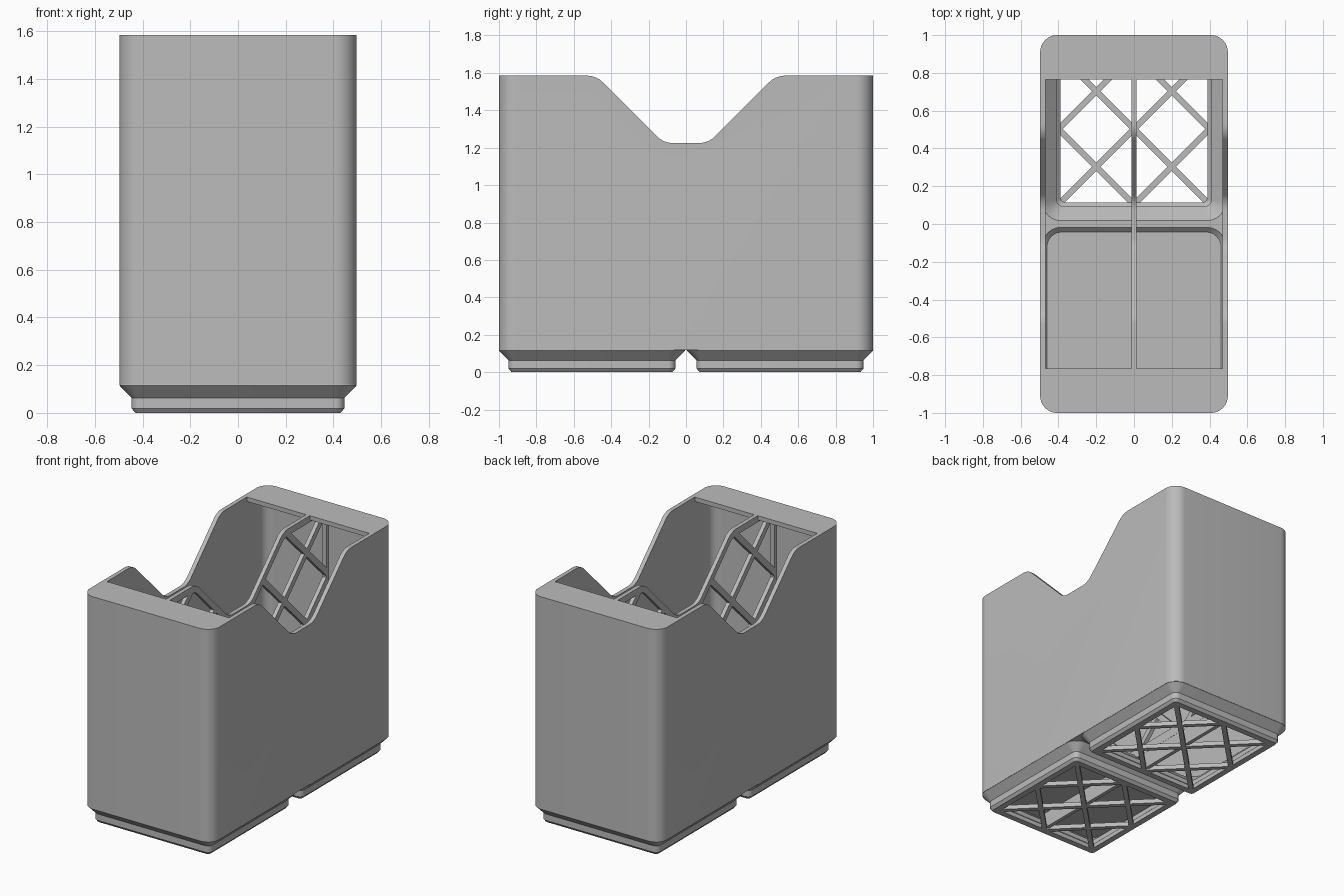
import bpy, bmesh, math
from mathutils import Vector

old = bpy.data.objects.get("Cube")
if old:
    bpy.data.objects.remove(old, do_unlink=True)

grey = bpy.data.materials.new("light_grey")
grey.use_nodes = True
grey.diffuse_color = (0.5, 0.5, 0.5, 1)
for node in grey.node_tree.nodes:
    if node.type == "BSDF_PRINCIPLED":
        node.inputs["Base Color"].default_value = (0.5, 0.5, 0.5, 1)

HX, HY, TOP = 0.497, 1.0, 1.585      # half width, half length, height
WALL, PITCH = 0.029, 0.503           # wall thickness, foot offset from centre


def fillet(corners, radii, steps=8):
    """Replace each polygon corner by an arc of the given radius."""
    out = []
    for i, c in enumerate(corners):
        p, r = Vector(c), radii[i]
        if r == 0:
            out.append(p)
            continue
        a = (Vector(corners[i - 1]) - p).normalized()
        b = (Vector(corners[(i + 1) % len(corners)]) - p).normalized()
        half = a.angle(b) / 2
        centre = p + (a + b).normalized() * (r / math.sin(half))
        start = p + a * (r / math.tan(half)) - centre
        end = p + b * (r / math.tan(half)) - centre
        for k in range(steps + 1):
            t = k / steps
            out.append(centre + start.lerp(end, t).normalized() * r)
    return out


def rect(hx, hy, r, cy=0):
    return fillet([(hx, cy - hy), (hx, cy + hy), (-hx, cy + hy), (-hx, cy - hy)], [r] * 4)


def loft(name, layers, sideways=False):
    """Solid through (outline, height) layers; sideways extrudes along x."""
    bm = bmesh.new()
    rings = []
    for outline, h in layers:
        rings.append([bm.verts.new((h, p[0], p[1]) if sideways else (p[0], p[1], h))
                      for p in outline])
    n = len(rings[0])
    for lo, hi in zip(rings, rings[1:]):
        for i in range(n):
            j = (i + 1) % n
            bm.faces.new((lo[i], lo[j], hi[j], hi[i]))
    bm.faces.new(rings[0][::-1])
    bm.faces.new(rings[-1])
    bmesh.ops.recalc_face_normals(bm, faces=bm.faces)
    mesh = bpy.data.meshes.new(name)
    bm.to_mesh(mesh)
    bm.free()
    mesh.materials.append(grey)
    ob = bpy.data.objects.new(name, mesh)
    bpy.context.collection.objects.link(ob)
    return ob


def prism(name, outline, lo, hi, sideways=False):
    return loft(name, [(outline, lo), (outline, hi)], sideways)


def combine(target, cutter, operation="DIFFERENCE"):
    """Apply a boolean and throw the cutter away."""
    mod = target.modifiers.new("cut", "BOOLEAN")
    mod.operation, mod.solver, mod.object = operation, "EXACT", cutter
    deps = bpy.context.evaluated_depsgraph_get()
    mesh = bpy.data.meshes.new_from_object(target.evaluated_get(deps))
    target.modifiers.clear()
    target.data = mesh
    bpy.data.objects.remove(cutter, do_unlink=True)


def spare_bars(holes, offsets, width, cu, cv, depth, sideways=False):
    """Remove diagonal bars from a hole cutter, so that they stay as a lattice."""
    for s in (1, -1):
        along, across = Vector((1, s)).normalized(), Vector((-s, 1)).normalized()
        for c in offsets:
            mid = Vector((cu, cv)) + across * (c / math.sqrt(2))
            quad = [mid + along * (2 * i) + across * (j * width / 2)
                    for i, j in ((-1, -1), (1, -1), (1, 1), (-1, 1))]
            combine(holes, prism("bar", quad, -depth, depth, sideways))


def mirrored(half):
    return half + [(-u, v) for u, v in reversed(half)]


def cell_cutter(cy):
    """Hollow inside one foot, following its stepped profile."""
    steps = ((0.388, 0.02, 0.03), (0.41, 0.035, 0.05),
             (0.41, 0.035, 0.08), (0.488, 0.10, 0.158))
    cell = loft("cell", [(rect(h, h, r, cy), z) for h, r, z in steps])
    combine(cell, prism("limit", rect(HX - WALL, HY - WALL, 0.06), -1, 2), "INTERSECT")
    return cell


# Outer shell: walls with label shelves at both ends
body = prism("bin_walls", rect(HX, HY, 0.09), 0.118, TOP)
combine(body, prism("cavity", rect(HX - WALL, HY - WALL, 0.06), 0.155, 1.555))
slot = [(HX - WALL, -0.765), (HX - WALL, 0.765), (WALL - HX, 0.765), (WALL - HX, -0.765)]
combine(body, prism("opening", slot, 1.5, 2))
for side in (-1, 1):
    combine(body, cell_cutter(side * PITCH))

# Scoop in both side walls
scoop = mirrored([(0.12, 1.225), (0.48, TOP), (0.48, 2)])
scoop = [(-0.12, 1.225), (0.12, 1.225), (0.48, TOP), (0.9, TOP), (0.9, 2),
         (-0.9, 2), (-0.9, TOP), (-0.48, TOP)]
combine(body, prism("scoop", fillet(scoop, [0.12, 0.12, 0.12, 0, 0, 0, 0, 0.12]), -1, 1, True))

parts = [body]

# Stepped feet with lattice floors
for label, side in (("front", -1), ("back", 1)):
    cy = side * PITCH
    profile = ((0.43, 0.02, 0), (0.446, 0.038, 0.019), (0.446, 0.038, 0.063),
               (HX, 0.09, 0.115), (HX - 0.001, 0.09, 0.118), (HX - 0.012, 0.08, 0.13))
    foot = loft(label + "_foot", [(rect(h, h, r, cy), z) for h, r, z in profile])
    combine(foot, cell_cutter(cy))
    holes = prism("floor_holes", rect(0.388, 0.388, 0.02, cy), -0.05, 0.035)
    spare_bars(holes, (-0.4, 0, 0.4), 0.032, 0, cy, 0.2)
    combine(foot, holes)
    parts.append(foot)

    # Solid strip of the divider inside the foot
    strip = [(cy - 0.4, 0.01), (cy + 0.4, 0.01), (cy + 0.4, 0.125), (cy - 0.4, 0.125)]
    parts.append(prism(label + "_divider_strip", strip, -0.013, 0.013, True))

# Lengthwise lattice divider
outline = mirrored([(0.98, 0.125), (0.98, 1.56), (0.765, 1.56), (0.765, TOP),
                    (0.48, TOP), (0.12, 1.225)])
divider = prism("lattice_divider", fillet(outline, [0, 0, 0, 0, 0.12, 0.12, 0.12, 0.12, 0, 0, 0, 0]),
                -0.014, 0.014, True)
window = mirrored([(0.945, 0.19), (0.945, 1.54), (0.49, 1.54), (0.137, 1.185)])
holes = prism("divider_holes", fillet(window, [0, 0, 0.1, 0.1, 0.1, 0.1, 0, 0]), -0.05, 0.05, True)
spare_bars(holes, [0.49 * k + 0.245 for k in range(-3, 3)], 0.04, 0, 0.85, 0.1, True)
combine(divider, holes)
parts.append(divider)

# Smooth rounded corners, sharp edges
bpy.ops.object.select_all(action="DESELECT")
for ob in parts:
    ob.select_set(True)
bpy.context.view_layer.objects.active = body
bpy.ops.object.shade_smooth_by_angle(angle=math.radians(25))
